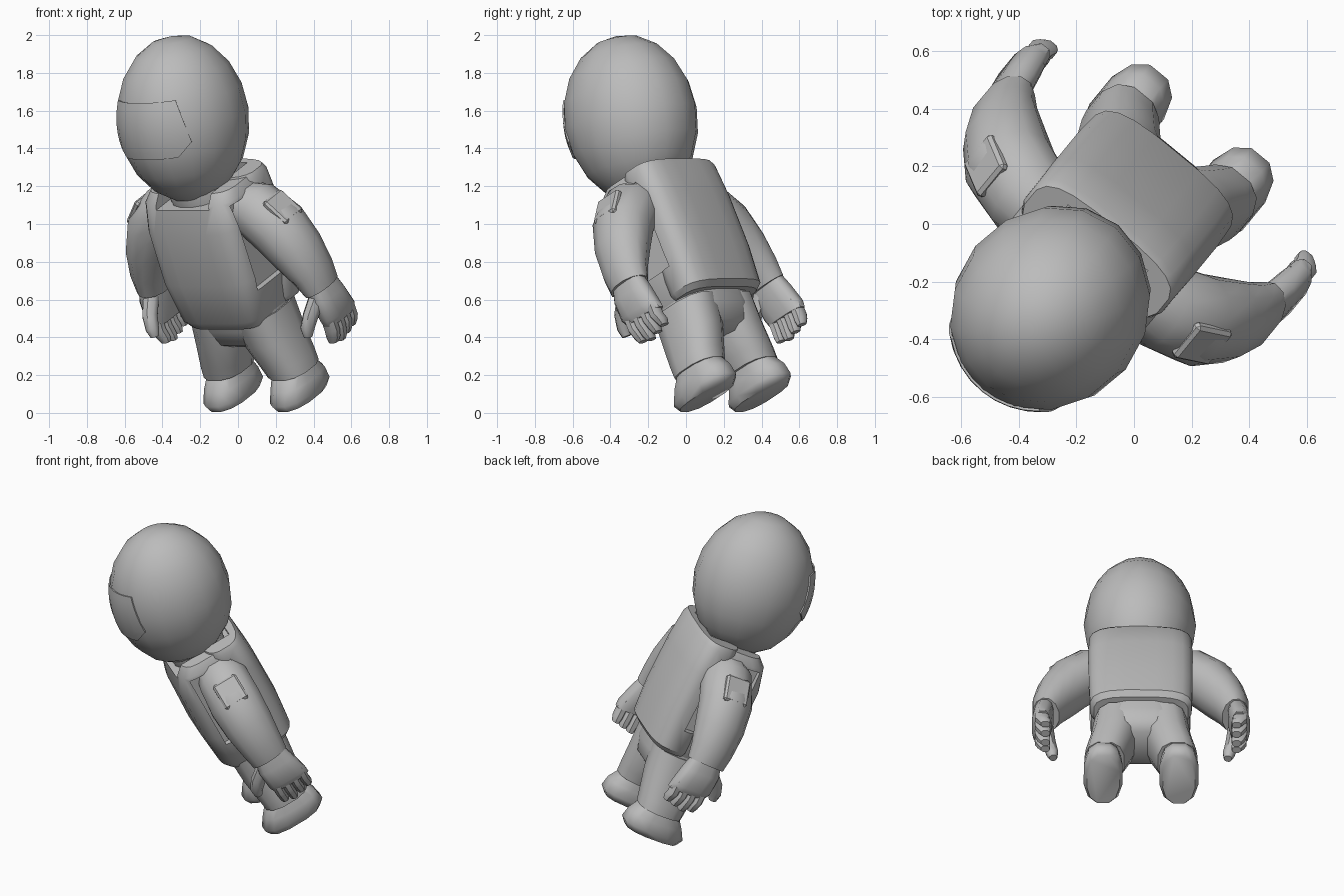
import bpy
import bmesh
from math import sin, cos, pi, radians
from mathutils import Matrix, Vector

cube = bpy.data.objects.get("Cube")
if cube:
    bpy.data.objects.remove(cube, do_unlink=True)

# One plain grey for the whole figure
GREY = (0.5, 0.5, 0.5, 1)
suit = bpy.data.materials.new("suit_grey")
suit.use_nodes = True
suit.diffuse_color = GREY
suit.node_tree.nodes["Principled BSDF"].inputs["Base Color"].default_value = GREY

# Pose: the upright figure is turned and pitched forward
POSE = (Matrix.Translation((0.16, 0.257, 0))
        @ Matrix.Rotation(radians(-39.4), 4, "Z")
        @ Matrix.Rotation(radians(27), 4, "X"))


def make(name, bm):
    """Turn a bmesh into a posed object."""
    bmesh.ops.recalc_face_normals(bm, faces=bm.faces)
    mesh = bpy.data.meshes.new(name)
    bm.to_mesh(mesh)
    bm.free()
    mesh.materials.append(suit)
    obj = bpy.data.objects.new(name, mesh)
    bpy.context.collection.objects.link(obj)
    obj.matrix_world = POSE
    return obj


def activate(obj):
    bpy.context.view_layer.update()
    for other in bpy.context.selected_objects:
        other.select_set(False)
    obj.select_set(True)
    bpy.context.view_layer.objects.active = obj


def smooth(obj, angle=45):
    activate(obj)
    bpy.ops.object.shade_smooth_by_angle(angle=radians(angle))


def loft(name, sections, side=1, n=12, power=2.0, follow=False):
    """Skin rings given as (x, y, z, half width, half depth)."""
    bm = bmesh.new()
    rings = []
    centres = [Vector(s[:3]) for s in sections]
    for i, (x, y, z, rx, ry) in enumerate(sections):
        turn = Matrix.Identity(3)
        if follow:
            tangent = centres[min(i + 1, len(centres) - 1)] - centres[max(i - 1, 0)]
            axis = Vector((0, 0, 1 if tangent.z > 0 else -1))
            turn = axis.rotation_difference(tangent).to_matrix()
        ring = []
        for k in range(n):
            a = 2 * pi * (k + 0.5) / n
            c, s = cos(a), sin(a)
            px = rx * abs(c) ** (2 / power) * (1 if c > 0 else -1)
            py = ry * abs(s) ** (2 / power) * (1 if s > 0 else -1)
            p = centres[i] + turn @ Vector((px, py, 0))
            ring.append(bm.verts.new((p.x * side, p.y, p.z)))
        rings.append(ring)
    for low, high in zip(rings, rings[1:]):
        for k in range(n):
            j = (k + 1) % n
            bm.faces.new((low[k], low[j], high[j], high[k]))
    bm.faces.new(rings[0])
    bm.faces.new(rings[-1])
    return make(name, bm)


def slab(name, profile, power):
    """Loft from rows of (height, half width, front, back)."""
    return loft(name, [(0, (f + b) / 2, z, w, (b - f) / 2) for z, w, f, b in profile],
                n=20, power=power)


def cut(obj, low, high):
    """Cut a box-shaped opening."""
    low, high = Vector(low), Vector(high)
    bm = bmesh.new()
    bmesh.ops.create_cube(bm, size=1)
    bmesh.ops.scale(bm, vec=high - low, verts=bm.verts)
    bmesh.ops.translate(bm, vec=(low + high) / 2, verts=bm.verts)
    cutter = make("cutter", bm)
    cutter.hide_render = True
    mod = obj.modifiers.new("cut", "BOOLEAN")
    mod.operation = "DIFFERENCE"
    mod.solver = "EXACT"
    mod.object = cutter
    activate(obj)
    bpy.ops.object.modifier_apply(modifier=mod.name)
    bpy.data.objects.remove(cutter, do_unlink=True)


# Helmet: egg tipped back against the body
HEAD = (Matrix.Translation((0, 0.076, 1.712)) @ Matrix.Rotation(radians(-14), 4, "X")
        @ Matrix.Diagonal((0.338, 0.368, 0.446, 1)))
bm = bmesh.new()
bmesh.ops.create_uvsphere(bm, u_segments=16, v_segments=10, radius=1)
bmesh.ops.transform(bm, matrix=HEAD, verts=bm.verts)
smooth(make("helmet", bm), 60)

# Visor: a thin curved patch, widest low down, with clipped lower corners
bm = bmesh.new()
bmesh.ops.create_grid(bm, x_segments=8, y_segments=8, size=1)
for v in bm.verts:
    u, w = v.co.x, v.co.y
    a, e = radians(u * min(44 - 6 * w, 61 + 28 * w)), radians(20 * w + 1)
    v.co = HEAD @ Vector((sin(a) * cos(e), -cos(a) * cos(e), sin(e)))
visor = make("visor", bm)
solid = visor.modifiers.new("thickness", "SOLIDIFY")
solid.thickness = 0.009
solid.offset = 0
activate(visor)
bpy.ops.object.modifier_apply(modifier=solid.name)
smooth(visor)

# Vest and the rounded backpack behind it, with arm and neck openings
vest = slab("vest", [(0.57, 0.24, -0.15, 0.20), (0.62, 0.275, -0.18, 0.22), (0.85, 0.31, -0.20, 0.24),
                     (1.15, 0.315, -0.19, 0.25), (1.30, 0.305, -0.15, 0.25), (1.35, 0.28, -0.10, 0.25)], 4.5)
backpack = slab("backpack", [(0.61, 0.285, 0.06, 0.28), (0.64, 0.308, 0.05, 0.312), (0.85, 0.315, 0.05, 0.33),
                             (1.15, 0.315, 0.05, 0.33), (1.33, 0.312, 0.05, 0.315), (1.36, 0.30, 0.06, 0.30)], 3.2)
for part in (vest, backpack):
    for side in (1, -1):
        xs = sorted((side * 0.255, side * 0.5))
        cut(part, (xs[0], -0.10, 0.78), (xs[1], 0.18, 1.28))
    cut(part, (-0.18, -0.4, 1.28), (0.18, 0.25, 1.5))
    smooth(part, 35)

# Neck ring under the helmet
smooth(loft("neck_ring", [(0, 0.05, 1.2, 0.17, 0.16), (0, 0.05, 1.33, 0.19, 0.18),
                          (0, 0.05, 1.4, 0.17, 0.16)], n=16))

# Hips
smooth(loft("hips", [(0, 0.06, 0.41, 0.16, 0.10), (0, 0.06, 0.45, 0.25, 0.16),
                     (0, 0.06, 0.54, 0.28, 0.19), (0, 0.06, 0.68, 0.265, 0.20)],
            n=16, power=2.8), 60)

for side, label in ((1, "left"), (-1, "right")):
    # Trouser leg and shoe
    smooth(loft(label + "_leg", [(0.22, 0.055, 0.235, 0.122, 0.145), (0.205, 0.055, 0.30, 0.13, 0.155),
                                 (0.165, 0.055, 0.44, 0.14, 0.177), (0.145, 0.06, 0.60, 0.138, 0.19)],
                side, power=2.5))
    smooth(loft(label + "_shoe", [(0.228, 0.035, 0.075, 0.10, 0.175), (0.228, 0.042, 0.115, 0.12, 0.205),
                                  (0.228, 0.055, 0.18, 0.114, 0.178), (0.22, 0.06, 0.27, 0.095, 0.115)],
                side, power=2.5), 60)
    # Sleeve
    smooth(loft(label + "_sleeve", [(0.18, 0.08, 1.20, 0.13, 0.13), (0.30, 0.08, 1.165, 0.157, 0.158),
                                    (0.42, 0.07, 1.062, 0.16, 0.165), (0.495, 0.07, 0.93, 0.14, 0.155),
                                    (0.55, 0.075, 0.80, 0.108, 0.134), (0.57, 0.08, 0.71, 0.083, 0.12)],
                side, follow=True))
    # Shoulder patch
    bm = bmesh.new()
    bmesh.ops.create_cube(bm, size=1)
    bmesh.ops.scale(bm, vec=(0.17, 0.16, 0.04), verts=bm.verts)
    bmesh.ops.bevel(bm, geom=bm.edges[:], offset=0.012, segments=1, affect="EDGES")
    tilt = Matrix.Translation((0.485, 0.075, 1.183)) @ Matrix.Rotation(radians(49), 4, "Y")
    bmesh.ops.transform(bm, matrix=Matrix.Diagonal((side, 1, 1, 1)) @ tilt, verts=bm.verts)
    smooth(make(label + "_shoulder_patch", bm), 30)
    # Hand, four fingers and thumb
    smooth(loft(label + "_hand", [(0.575, 0.085, 0.76, 0.05, 0.09), (0.585, 0.09, 0.66, 0.062, 0.118),
                                  (0.597, 0.11, 0.55, 0.06, 0.128), (0.59, 0.12, 0.51, 0.045, 0.122)],
                side, power=2.8))
    for i in range(4):
        y, tip = 0.03 + 0.056 * i, 0.39 + 0.015 * abs(i - 1)
        smooth(loft(f"{label}_finger_{i + 1}", [(0.595, y, 0.57, 0.045, 0.03), (0.596, y, 0.48, 0.044, 0.031),
                                                (0.583, y + 0.005, tip + 0.03, 0.04, 0.03),
                                                (0.575, y + 0.005, tip, 0.028, 0.022)],
                    side, n=8, power=2.5))
    smooth(loft(label + "_thumb", [(0.57, 0.03, 0.68, 0.045, 0.045), (0.55, -0.05, 0.60, 0.042, 0.045),
                                   (0.53, -0.085, 0.54, 0.038, 0.038), (0.525, -0.09, 0.50, 0.025, 0.025)],
                side, n=8, follow=True))
